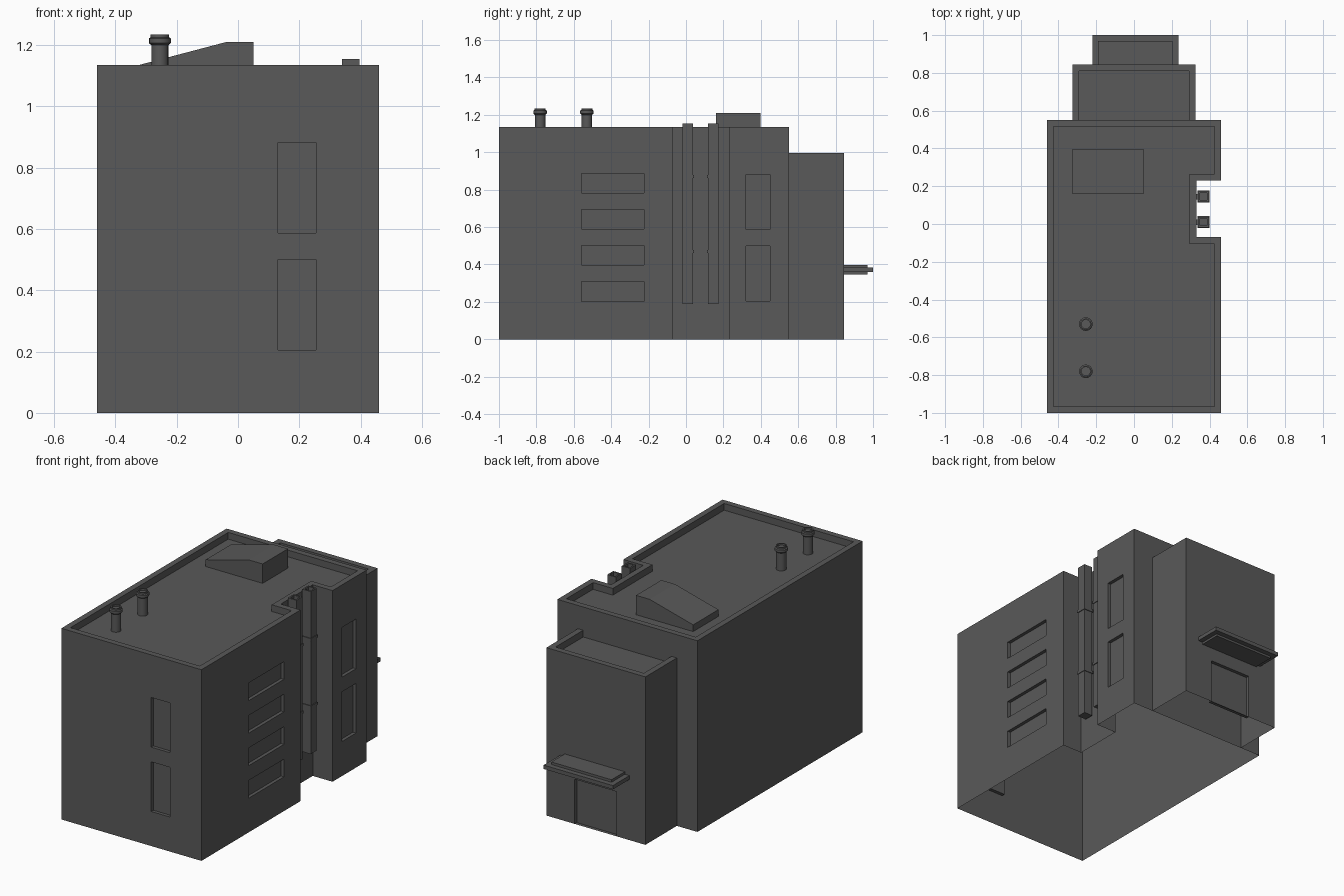
import bpy, bmesh
from mathutils import Vector

cube = bpy.data.objects.get("Cube")
if cube:
    bpy.data.objects.remove(cube)

grey = bpy.data.materials.new("dark_grey")
grey.use_nodes = True
grey.diffuse_color = (0.1, 0.1, 0.1, 1)
grey.node_tree.nodes["Principled BSDF"].inputs["Base Color"].default_value = (0.1, 0.1, 0.1, 1)


def finish(bm, name, smooth=False):
    me = bpy.data.meshes.new(name)
    bm.to_mesh(me)
    bm.free()
    me.materials.append(grey)
    ob = bpy.data.objects.new(name, me)
    bpy.context.collection.objects.link(ob)
    if smooth:
        bpy.ops.object.select_all(action='DESELECT')
        ob.select_set(True)
        bpy.context.view_layer.objects.active = ob
        bpy.ops.object.shade_smooth_by_angle()
    return ob


def prism(bm, outline, push):
    """Extrude a closed outline along a vector."""
    base = bm.faces.new([bm.verts.new(p) for p in outline])
    ext = bmesh.ops.extrude_face_region(bm, geom=[base], use_keep_orig=True)
    moved = [v for v in ext["geom"] if isinstance(v, bmesh.types.BMVert)]
    bmesh.ops.translate(bm, verts=moved, vec=push)
    bmesh.ops.recalc_face_normals(bm, faces=bm.faces)


def box(bm, x0, x1, y0, y1, z0, z1):
    sub = bmesh.new()
    prism(sub, [(x0, y0, z0), (x1, y0, z0), (x1, y1, z0), (x0, y1, z0)], (0, 0, z1 - z0))
    me = bpy.data.meshes.new("part")
    sub.to_mesh(me)
    sub.free()
    bm.from_mesh(me)
    bpy.data.meshes.remove(me)


def sink_top(bm, rim, depth):
    """Leave a rim round the top face and sink the middle."""
    bm.normal_update()
    top = max((f for f in bm.faces if f.normal.z > 0.9), key=lambda f: f.calc_center_median().z)
    bmesh.ops.inset_region(bm, faces=[top], thickness=rim, use_even_offset=True)
    bmesh.ops.inset_individual(bm, faces=[top], thickness=0, depth=-depth)
    return top


def shell(outline, height):
    """Open-bottomed block with a parapet roof."""
    bm = bmesh.new()
    prism(bm, [(x, y, 0) for x, y in outline], (0, 0, height))
    floor = [f for f in bm.faces if f.normal.z < -0.9]
    bmesh.ops.delete(bm, geom=floor, context='FACES')
    sink_top(bm, 0.035, 0.04)
    return bm


def recess(bm, normal, u0, u1, z0, z1, depth=0.02):
    """Cut a rectangle out of the wall facing normal and sink it."""
    normal = Vector(normal)
    axis = 1 if abs(normal.x) > 0.5 else 0

    def wall():
        hits = []
        for f in bm.faces:
            us = [v.co[axis] for v in f.verts]
            zs = [v.co.z for v in f.verts]
            if (f.normal.dot(normal) > 0.9 and min(us) < (u0 + u1) / 2 < max(us)
                    and min(zs) < (z0 + z1) / 2 < max(zs)):
                hits.append(f)
        return max(hits, key=lambda f: f.calc_center_median().dot(normal))

    for i, value in ((axis, u0), (axis, u1), (2, z0), (2, z1)):
        bm.normal_update()
        f = wall()
        co, no = Vector(), Vector()
        co[i], no[i] = value, 1
        bmesh.ops.bisect_plane(bm, geom=[f] + list(f.edges) + list(f.verts),
                               plane_co=co, plane_no=no, dist=1e-5)
    bm.normal_update()
    bmesh.ops.inset_individual(bm, faces=[wall()], thickness=0, depth=-depth)


# Main block with a full-height side notch and sunk windows
body = shell([(-.46, -1), (.46, -1), (.46, -.07), (.33, -.07),
              (.33, .23), (.46, .23), (.46, .55), (-.46, .55)], 1.135)
for row in range(4):
    z = 0.203 + row * 0.193
    recess(body, (1, 0, 0), -.56, -.225, z, z + 0.105)
for z in (.205, .587):
    recess(body, (1, 0, 0), .32, .45, z, z + .295)
    recess(body, (0, -1, 0), .13, .255, z, z + .295)
finish(body, "main_block")

# Rear block: parapet on three sides, open against the main block
rear = shell([(-.325, .55), (.325, .55), (.325, .845), (-.325, .845)], 0.997)
for v in rear.verts:
    if v.co.y < 0.6:
        v.co.y = 0.55
hidden = [f for f in rear.faces if f.calc_center_median().y < 0.551]
bmesh.ops.delete(rear, geom=hidden, context='FACES')
recess(rear, (0, 1, 0), -.135, .14, 0, .265)
finish(rear, "rear_block")

# Canopy over the rear door
canopy = bmesh.new()
box(canopy, -.22, .235, .845, 1, .36, .383)
box(canopy, -.19, .205, .845, .97, .383, .398)
box(canopy, -.19, .205, .845, .97, .347, .36)
finish(canopy, "door_canopy")

# Square ducts in the notch, with joint bands and wall brackets
for name, y in (("front_duct", 0.01), ("rear_duct", 0.145)):
    duct = bmesh.new()
    box(duct, .34, .396, y - .028, y + .028, .19, 1.155)
    sink_top(duct, 0.009, 0.03)
    for z in (.47, .87):
        box(duct, .336, .4, y - .032, y + .032, z - .008, z + .008)
        box(duct, .33, .337, y - .015, y + .015, z - .008, z + .008)
    finish(duct, name)

# Round roof vents with a collar
profile = [(.028, 1.095), (.028, 1.2), (.036, 1.207), (.036, 1.222),
           (.03, 1.226), (.03, 1.235), (.023, 1.235), (.023, 1.225), (0, 1.225)]
for name, y in (("front_vent", -.78), ("rear_vent", -.53)):
    vent = bmesh.new()
    points = [vent.verts.new((r, 0, z)) for r, z in profile]
    edges = [vent.edges.new(pair) for pair in zip(points, points[1:])]
    bmesh.ops.spin(vent, geom=points + edges, axis=(0, 0, 1), cent=(0, 0, 0),
                   angle=6.283185, steps=16)
    bmesh.ops.remove_doubles(vent, verts=vent.verts, dist=1e-4)
    bmesh.ops.recalc_face_normals(vent, faces=vent.faces)
    bmesh.ops.translate(vent, verts=vent.verts, vec=(-.255, y, 0))
    finish(vent, name, smooth=True)

# Sloped roof hatch
hatch = bmesh.new()
prism(hatch, [(x, .16, z) for x, z in ((-.325, 1.095), (.05, 1.095), (.05, 1.21),
                                       (-.04, 1.21), (-.325, 1.135))], (0, .237, 0))
finish(hatch, "roof_hatch")
